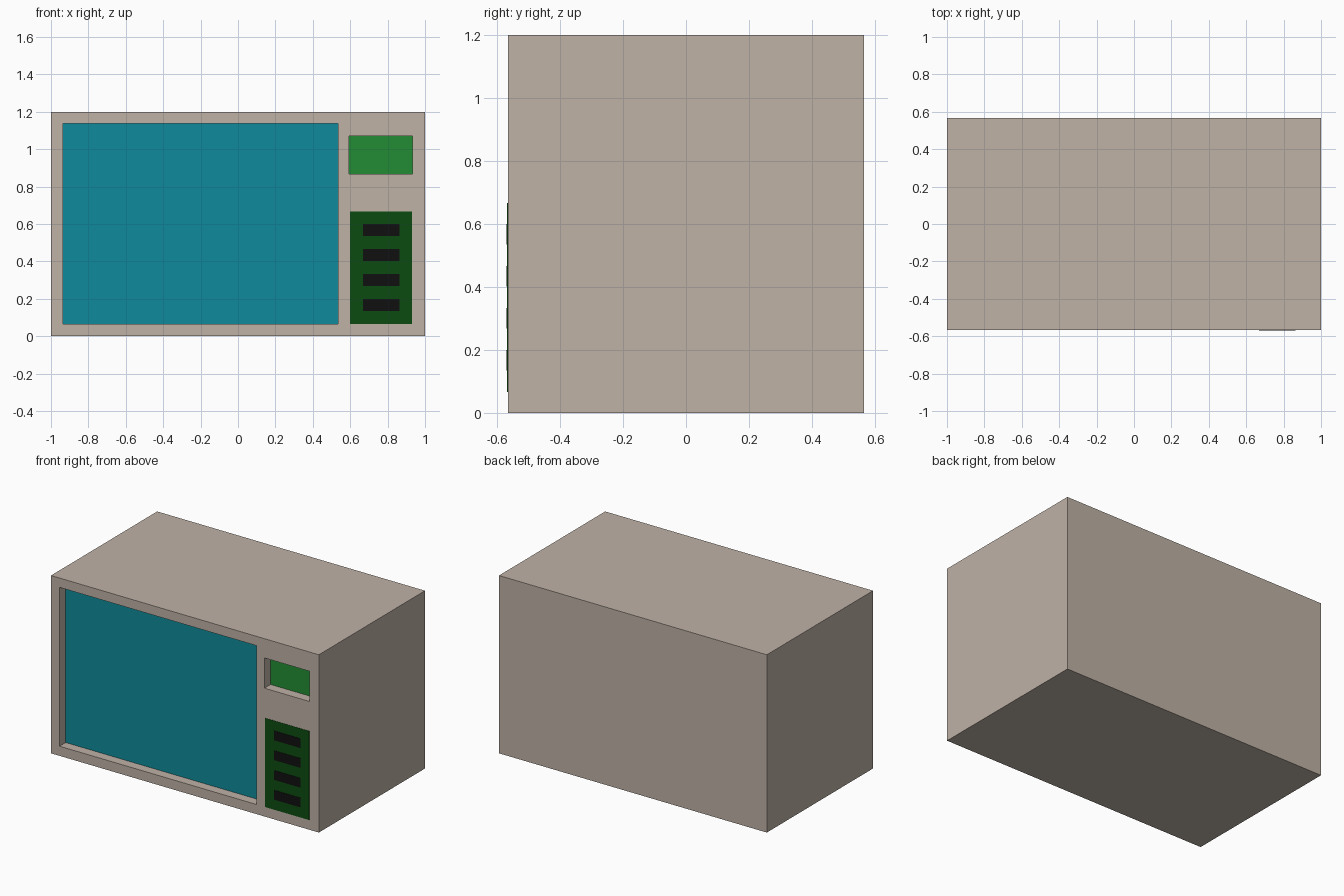
import bpy, bmesh
from mathutils import Vector

if "Cube" in bpy.data.objects:
    bpy.data.objects.remove(bpy.data.objects["Cube"])

W, D, H = 1.0, 0.566, 1.2      # half width, half depth, height
RECESS = 0.065
# front rectangles: x0, x1, z0, z1
DOOR = (-0.936, 0.535, 0.065, 1.137)
DISPLAY = (0.594, 0.932, 0.866, 1.07)
KEYPAD = (0.598, 0.929, 0.066, 0.666)


def material(name, r, g, b):
    m = bpy.data.materials.new(name)
    m.diffuse_color = (r, g, b, 1)
    m.use_nodes = True
    m.node_tree.nodes["Principled BSDF"].inputs["Base Color"].default_value = m.diffuse_color
    return m


beige = material("beige casing", 0.52, 0.444, 0.38)
teal = material("teal glass", 0.0046, 0.255, 0.325)
green = material("display green", 0.0158, 0.263, 0.034)
dark_green = material("dark green", 0.0038, 0.071, 0.005)
black = material("black", 0.005, 0.005, 0.005)


def finish(bm, name, mats):
    me = bpy.data.meshes.new(name)
    bmesh.ops.recalc_face_normals(bm, faces=bm.faces[:])
    bm.to_mesh(me)
    bm.free()
    for m in mats:
        me.materials.append(m)
    ob = bpy.data.objects.new(name, me)
    bpy.context.collection.objects.link(ob)
    return ob


def box(x0, x1, y0, y1, z0, z1):
    bm = bmesh.new()
    bmesh.ops.create_cube(bm, size=1)
    for v in bm.verts:
        v.co = Vector(((x0 + x1) / 2 + v.co.x * (x1 - x0),
                       (y0 + y1) / 2 + v.co.y * (y1 - y0),
                       (z0 + z1) / 2 + v.co.z * (z1 - z0)))
    return bm


# Casing: cut the outlines into the front, then push door and display inwards
bm = box(-W, W, -D, D, 0, H)
for rect in (DOOR, DISPLAY):
    for i, value in enumerate(rect):
        axis = Vector((1, 0, 0)) if i < 2 else Vector((0, 0, 1))
        bmesh.ops.bisect_plane(bm, geom=bm.verts[:] + bm.edges[:] + bm.faces[:],
                               plane_co=axis * value, plane_no=axis)
for index, (x0, x1, z0, z1) in enumerate((DOOR, DISPLAY), start=1):
    faces = []
    for f in bm.faces:
        c = f.calc_center_median()
        if c.y < -D + 1e-4 and x0 < c.x < x1 and z0 < c.z < z1:
            faces.append(f)
    geom = bmesh.ops.extrude_face_region(bm, geom=faces)["geom"]
    old = [f for f in faces if f.is_valid]
    if old:
        bmesh.ops.delete(bm, geom=old, context='FACES')
    moved = [g for g in geom if g.is_valid and isinstance(g, bmesh.types.BMVert)]
    bmesh.ops.translate(bm, verts=moved, vec=(0, RECESS, 0))

# Colour the recess floors by depth and position
for f in bm.faces:
    ys = [v.co.y for v in f.verts]
    c = f.calc_center_median()
    if all(abs(y - (-D + RECESS)) < 1e-4 for y in ys):
        f.material_index = 1 if c.x < DOOR[1] else 2
    else:
        f.material_index = 0
finish(bm, "casing", [beige, teal, green])

# Keypad plate and its four buttons
x0, x1, z0, z1 = KEYPAD
finish(box(x0, x1, -D - 0.002, -D + 0.003, z0, z1), "keypad", [dark_green])
for i in range(4):
    z = 0.167 + i * 0.1335
    finish(box(0.667, 0.864, -D - 0.004, -D + 0.001, z - 0.032, z + 0.032),
           f"button_{i + 1}", [black])
